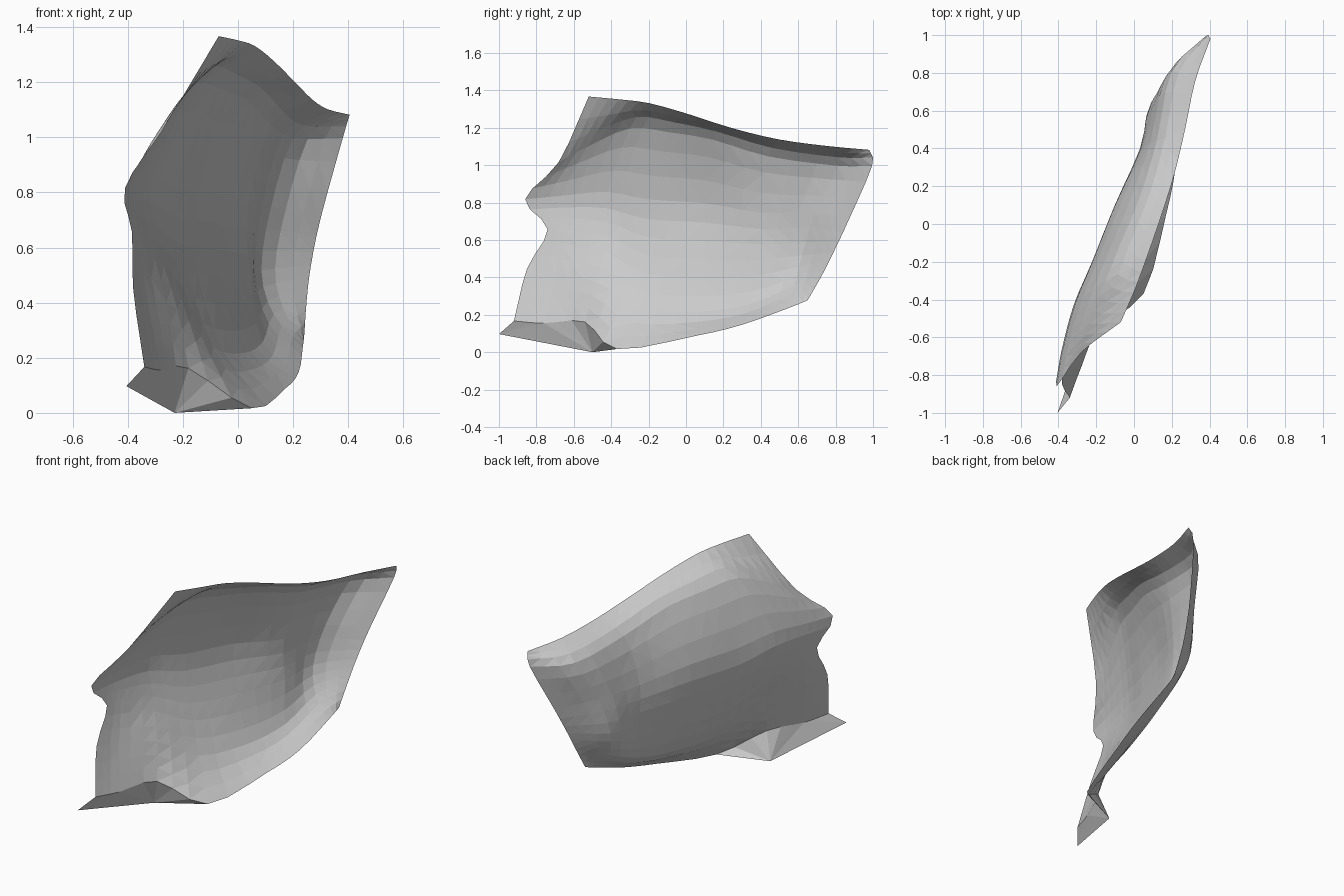
import bpy, bmesh
from mathutils import Vector

if "Cube" in bpy.data.objects:
    bpy.data.objects.remove(bpy.data.objects["Cube"])

grey = bpy.data.materials.new("plain grey")
grey.diffuse_color = (0.6, 0.6, 0.6, 1)
grey.use_nodes = True
grey.node_tree.nodes["Principled BSDF"].inputs["Base Color"].default_value = grey.diffuse_color

# Cross-sections of the curved sheet, near end to far end, each from bottom rim to top rim
SECTIONS = [
    [(-.34, -.92, .17), (-.38, -.85, .45), (-.385, -.74, .66), (-.41, -.86, .82), (-.28, -.68, 1.02), (-.07, -.52, 1.37)],
    [(-.28, -.76, .158), (-.33, -.70, .42), (-.36, -.64, .66), (-.375, -.66, .84), (-.24, -.53, 1.10), (0, -.36, 1.355)],
    [(-.18, -.54, .165), (-.22, -.48, .38), (-.29, -.42, .62), (-.31, -.42, .86), (-.15, -.30, 1.20), (.06, -.20, 1.335)],
    [(.05, -.37, .02), (-.09, -.25, .24), (-.185, -.20, .52), (-.22, -.20, .82), (-.07, -.10, 1.18), (.13, 0, 1.28)],
    [(.17, .05, .09), (.02, .07, .22), (-.065, .10, .50), (-.10, .10, .80), (.03, .14, 1.14), (.21, .25, 1.20)],
    [(.22, .30, .15), (.09, .34, .26), (.045, .40, .50), (.037, .40, .75), (.12, .44, 1.05), (.27, .50, 1.14)],
    [(.235, .55, .24), (.13, .58, .36), (.085, .62, .52), (.12, .69, .75), (.20, .81, 1.0), (.325, .76, 1.105)],
    [(.24, .65, .28), (.25, .73, .42), (.265, .79, .54), (.30, .87, .71), (.38, .995, 1.0), (.405, .98, 1.085)],
]


def smooth(points, steps):
    """Catmull-Rom curve through the points, with the ends extended straight."""
    p = [Vector(q) for q in points]
    p = [2 * p[0] - p[1]] + p + [2 * p[-1] - p[-2]]
    out = []
    for i in range(1, len(p) - 2):
        a, b, c, d = p[i - 1:i + 3]
        for k in range(steps):
            t = k / steps
            out.append(0.5 * (2 * b + (c - a) * t + (2 * a - 5 * b + 4 * c - d) * t * t
                              + (3 * b - a - 3 * c + d) * t ** 3))
    return out + [p[-2]]


def make(name, verts, faces):
    me = bpy.data.meshes.new(name)
    me.from_pydata(verts, [], faces)
    me.materials.append(grey)
    bm = bmesh.new()
    bm.from_mesh(me)
    bmesh.ops.triangulate(bm, faces=bm.faces[:])
    bm.to_mesh(me)
    bm.free()
    ob = bpy.data.objects.new(name, me)
    bpy.context.collection.objects.link(ob)


# Curved sheet: smooth each section, then smooth across the sections
columns = [smooth(s, 3) for s in SECTIONS]
rows = [smooth(r, 3) for r in zip(*columns)]
n = len(rows[0])
make("curved_sheet", [v for r in rows for v in r],
     [(j * n + i, j * n + i + 1, (j + 1) * n + i + 1, (j + 1) * n + i)
      for j in range(len(rows) - 1) for i in range(n - 1)])

# Folded flap: fans from the near part of the bottom rim to two low points
rim = list(rows[0][:10])
tip, foot = Vector((-.405, -1, .10)), Vector((-.23, -.50, .003))
flap = [(10, i + 1, i) for i in range(3)] + [(10, 11, 3)] + [(11, i + 1, i) for i in range(3, 9)]
make("folded_flap", rim + [tip, foot], flap)

# Stand the model on the ground
low = min(v.co.z for o in bpy.data.objects for v in o.data.vertices)
for o in bpy.data.objects:
    for v in o.data.vertices:
        v.co.z -= low
